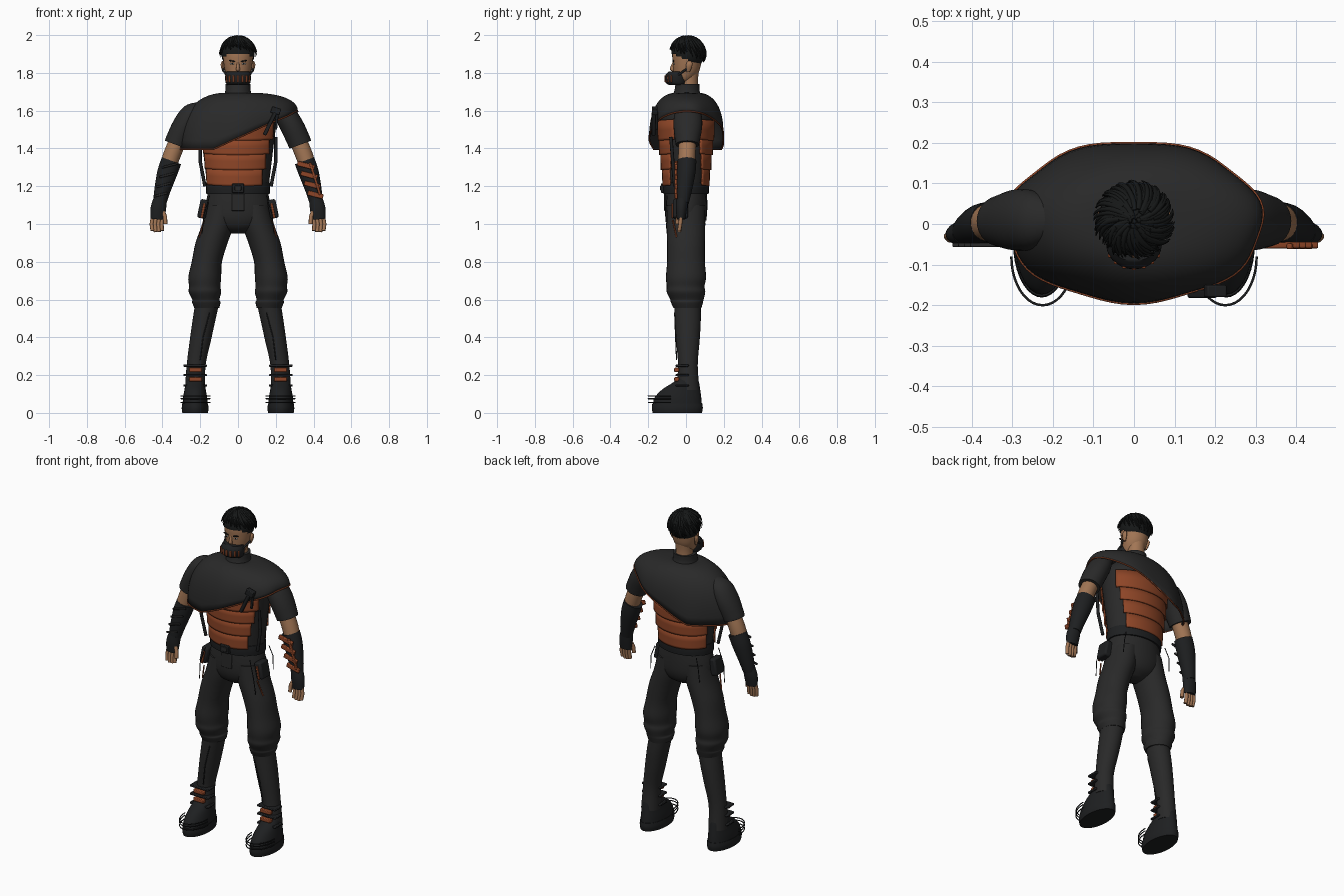
import bpy, bmesh, math, random
from math import sin, cos, pi, acos, radians
from mathutils import Vector, Matrix

random.seed(4)
old = bpy.data.objects.get("Cube")
if old:
    bpy.data.objects.remove(old, do_unlink=True)


def material(name, r, g, b):
    m = bpy.data.materials.new(name)
    m.use_nodes = True
    m.diffuse_color = (r, g, b, 1)
    bsdf = m.node_tree.nodes["Principled BSDF"]
    bsdf.inputs["Base Color"].default_value = (r, g, b, 1)
    bsdf.inputs["Roughness"].default_value = 0.8
    return m


cloth = material("charcoal cloth", .022, .022, .022)
leather = material("black leather", .013, .014, .015)
hair_black = material("hair black", .008, .009, .009)
orange = material("burnt orange", .27, .06, .02)
skin = material("tan skin", .36, .18, .09)
eye_white = material("eye white", .5, .48, .45)


def finish(name, bm, mat, angle=45):
    bmesh.ops.recalc_face_normals(bm, faces=bm.faces)
    me = bpy.data.meshes.new(name)
    bm.to_mesh(me)
    bm.free()
    me.materials.append(mat)
    me.shade_smooth()
    me.set_sharp_from_angle(angle=radians(angle))
    ob = bpy.data.objects.new(name, me)
    bpy.context.collection.objects.link(ob)
    return ob


def skin_rows(bm, rows, closed):
    n = len(rows[0])
    for a, b in zip(rows, rows[1:]):
        for i in range(n if closed else n - 1):
            j = (i + 1) % n
            bm.faces.new((a[i], a[j], b[j], b[i]))


def smooth_keys(keys, steps):
    ks = [Vector(k) for k in keys]
    out = []
    for i in range(len(ks) - 1):
        p0, p1, p2, p3 = ks[max(i - 1, 0)], ks[i], ks[i + 1], ks[min(i + 2, len(ks) - 1)]
        for s in range(steps):
            t = s / steps
            out.append(p1 + (p2 - p0) * (t / 2) + (2 * p0 - 5 * p1 + 4 * p2 - p3) * (t * t / 2)
                       + (3 * p1 - p0 - 3 * p2 + p3) * (t ** 3 / 2))
    return out + [ks[-1]]


def loft(name, keys, mat, side=1, tilt=False, sides=28, steps=4):
    """Keys are (x, y, z, radius x, radius y) cross-sections along a limb."""
    bm = bmesh.new()
    rings = smooth_keys(keys, steps)
    rows = []
    for i, (cx, cy, cz, rx, ry) in enumerate(rings):
        u = Vector((1, 0, 0))
        if tilt:
            d = rings[min(i + 1, len(rings) - 1)] - rings[max(i - 1, 0)]
            u = Vector((-d[2], 0, d[0])).normalized()
        row = []
        for k in range(sides):
            a = 2 * pi * k / sides
            p = Vector((cx, cy + ry * sin(a), cz)) + u * rx * cos(a)
            row.append(bm.verts.new((p.x * side, p.y, p.z)))
        rows.append(row)
    skin_rows(bm, rows, True)
    bm.faces.new(rows[0])
    bm.faces.new(rows[-1])
    return finish(name, bm, mat)


def box(name, loc, size, mat, rot=0, bevel=.004):
    bm = bmesh.new()
    place = Matrix.Translation(loc) @ Matrix.Rotation(rot, 4, 'Y') @ Matrix.Diagonal((*size, 1))
    bmesh.ops.create_cube(bm, size=1, matrix=place)
    ob = finish(name, bm, mat, 30)
    mod = ob.modifiers.new("soft edges", 'BEVEL')
    mod.width, mod.segments = min(bevel, min(size) / 3), 2
    return ob


def tube(name, paths, radius, mat, taper=False, cyclic=False):
    cu = bpy.data.curves.new(name, 'CURVE')
    cu.dimensions, cu.bevel_depth, cu.bevel_resolution, cu.use_fill_caps = '3D', radius, 2, True
    for path in paths:
        sp = cu.splines.new('POLY')
        sp.points.add(len(path) - 1)
        sp.use_cyclic_u, sp.use_smooth = cyclic, True
        for i, p in enumerate(path):
            sp.points[i].co = (*p, 1)
            sp.points[i].radius = 1 - .85 * (i / (len(path) - 1)) ** 2 if taper else 1
    cu.materials.append(mat)
    ob = bpy.data.objects.new(name, cu)
    bpy.context.collection.objects.link(ob)


def torso_radius(z):
    return .165 + (z - 1.22) * .12, .112 + (z - 1.22) * .1


# Torso with overlapping armour bands, front and back
loft("torso", [(0, 0, z, *torso_radius(z)) for z in (1.17, 1.3, 1.4, 1.5)]
     + [(0, 0, 1.58, .2, .145), (0, 0, 1.64, .15, .12), (0, 0, 1.69, .06, .06)], cloth)
edges = [1.225, 1.31, 1.39, 1.465, 1.56]
for face, sign in (("front", -1), ("back", 1)):
    for i in range(4):
        bm = bmesh.new()
        rows = []
        start, end = acos(.72 + .06 * i), pi - .35
        for t in (0, .12, .5, 1):
            z = edges[i] - .012 + t * (edges[i + 1] - edges[i] + .012)
            rx, ry = torso_radius(z)
            out = .014 - .008 * t
            angles = [start + (end - start) * k / 24 for k in range(25)]
            rows.append([bm.verts.new(((rx + out) * cos(a), sign * (ry + out) * sin(a),
                                       z - .012 * sin(a))) for a in angles])
        skin_rows(bm, rows, False)
        band = finish(f"{face}_armour_band_{i + 1}", bm, orange)
        band.modifiers.new("thickness", 'SOLIDIFY').thickness = .008

# Slanted shoulder cape with an orange hem
bm = bmesh.new()
rows, hem = [], []
for j in range(15):
    u, row = j / 14 * pi / 2, []
    for k in range(72):
        a = 2 * pi * k / 72
        ripple = 1 + .02 * sin(7 * a) * (j / 14) ** 2
        x = (.06 + .255 * sin(u) ** .9) * cos(a) * ripple
        y = .005 + (.055 + .142 * sin(u) ** .9) * sin(a) * ripple
        low = max(1.395, 1.455 + .45 * .315 * cos(a))
        z = low + (1.695 - low) * cos(u) ** .85
        row.append(bm.verts.new((x, y, z)))
        if j == 14:
            hem.append((x, y, z))
    rows.append(row)
skin_rows(bm, rows, True)
cape = finish("shoulder_cape", bm, cloth, 60)
cape.modifiers.new("thickness", 'SOLIDIFY').thickness = .006
tube("cape_hem", [hem], .004, orange, cyclic=True)
box("chest_clasp", (.2, -.165, 1.6), (.05, .03, .035), leather, .3)
box("chest_strap", (.168, -.172, 1.53), (.02, .02, .13), leather, .45)
box("chest_strap_end", (.205, -.155, 1.55), (.014, .014, .1), leather, .1)

# Belt, hips and collar
loft("belt", [(0, 0, 1.16, .168, .12), (0, 0, 1.19, .17, .122), (0, 0, 1.22, .168, .12)], leather)
box("belt_buckle", (0, -.122, 1.19), (.062, .02, .05), leather)
box("buckle_plate", (0, -.132, 1.19), (.035, .009, .026), cloth)
loft("hips", [(0, 0, 1.18, .155, .11), (0, 0, 1.1, .172, .113), (0, 0, 1.03, .17, .108),
              (0, 0, .98, .12, .085), (0, 0, .95, .04, .04)], cloth)
box("trouser_fly", (0, -.11, 1.115), (.07, .014, .09), cloth)
loft("collar", [(0, .005, 1.66, .085, .085), (0, .005, 1.7, .068, .068),
                (0, .008, 1.74, .066, .064)], cloth)

for side, label in ((1, "left"), (-1, "right")):
    def path(*points):
        return [(x * side, y, z) for x, y, z in points]

    # Legs: baggy trousers gathered over tall boots
    loft(label + "_trouser_leg", [
        (.085, 0, 1.1, .08, .1), (.105, 0, 1, .085, .102), (.14, 0, .9, .085, .1),
        (.165, 0, .8, .08, .1), (.176, 0, .72, .087, .106), (.176, -.002, .67, .083, .1),
        (.175, 0, .64, .086, .102), (.17, .005, .6, .072, .088), (.168, .005, .585, .075, .085),
        (.165, .008, .555, .066, .074)], cloth, side)
    loft(label + "_boot_shaft", [
        (.165, .008, .57, .063, .07), (.182, .01, .48, .06, .068), (.2, .01, .38, .056, .062),
        (.222, .01, .25, .05, .052), (.227, .01, .12, .054, .062)], cloth, side)
    loft(label + "_boot_foot", [
        (.227, -.045, .045, .066, .129), (.227, -.043, .08, .064, .124),
        (.227, -.025, .125, .056, .1), (.227, .003, .165, .05, .065),
        (.226, .01, .19, .046, .05)], leather, side)
    loft(label + "_boot_sole", [(.227, -.046, 0, .068, .13), (.227, -.046, .025, .071, .135),
                                (.227, -.046, .05, .068, .132)], leather, side, sides=36)
    for i, z in enumerate((.145, .2, .25)):
        box(f"{label}_ankle_strap_{i}", (.227 * side, -.02, z), (.125, .07, .012), leather)
        box(f"{label}_ankle_plate_{i}", (.225 * side, -.05, z - .022), (.07, .025, .022), orange)
    loops = [[(side * (.225 + .077 * cos(a)), -.08 + .12 * sin(a), z)
              for a in [pi + pi * k / 20 for k in range(21)]] for z in (.055, .075, .09)]
    tube(label + "_toe_wires", loops, .003, leather)
    tube(label + "_shin_cord", [path((.15, -.06, .53), (.185, -.055, .4), (.2, -.05, .28))],
         .003, leather)
    box(label + "_hip_pouch", (.185 * side, -.03, 1.08), (.045, .08, .1), leather, -.2 * side, .01)
    box(label + "_pouch_trim", (.185 * side, -.072, 1.07), (.012, .009, .08), orange, -.2 * side)
    tube(label + "_thigh_trim", [path((.18, -.07, 1.02), (.205, -.05, .93))], .004, orange)
    tube(label + "_hip_cords", [path((.15, -.1, 1.15), (.18, -.108, 1.05), (.19, -.1, .95)),
                                path((.14, .1, 1.16), (.16, .11, 1.1), (.165, .105, 1.02))],
         .0025, leather)
    tube(label + "_side_strap", [path((.2, -.08, 1.46), (.2, -.07, 1.33), (.175, -.06, 1.2))],
         .009, leather)

    # Arms: sleeve, bare elbow, bracer, fingerless glove
    loft(label + "_sleeve", [
        (.2, .01, 1.625, .025, .04), (.245, .01, 1.585, .055, .07), (.285, .01, 1.52, .062, .076),
        (.32, .008, 1.445, .062, .066), (.33, .007, 1.42, .061, .062)], cloth, side, True)
    loft(label + "_elbow", [(.31, .007, 1.46, .045, .045), (.348, .005, 1.37, .046, .046),
                            (.378, 0, 1.28, .043, .044)], skin, side, True)
    loft(label + "_bracer", [
        (.352, .005, 1.335, .054, .05), (.375, 0, 1.27, .053, .05), (.4, -.01, 1.18, .043, .042),
        (.415, -.018, 1.11, .035, .033)], leather, side, True)
    loft(label + "_glove", [(.412, -.02, 1.13, .036, .032), (.422, -.024, 1.08, .041, .03),
                            (.426, -.026, 1.025, .036, .022)], leather, side, True)
    fingers = [path((.4 + .017 * i, -.026, 1.04), (.404 + .018 * i, -.03, 1),
                    (.402 + .017 * i, -.036, .955 + .006 * abs(i - 1.5))) for i in range(4)]
    tube(label + "_fingers", fingers, .0105, skin)
    tube(label + "_thumb", [path((.402, -.032, 1.075), (.386, -.042, 1.04), (.384, -.046, 1))],
         .011, skin)
    for i in range(4):
        t = i / 3
        loc = ((.36 + .05 * t) * side, -.052, 1.31 - .155 * t)
        if side == 1:
            box(f"left_bracer_plate_{i}", loc, (.095 - .01 * t, .016, .026), orange, .25)
        else:
            box(f"right_bracer_strap_{i}", loc, (.09 - .015 * t, .01, .012), cloth, -.25)
box("left_bracer_rail", (.408, -.055, 1.24), (.014, .014, .18), orange, -.3)

# Head
loft("neck", [(0, .015, 1.7, .05, .05), (0, .015, 1.76, .048, .048), (0, .02, 1.82, .05, .05)], skin)
loft("head", [(0, -.03, 1.738, .025, .025), (0, -.018, 1.76, .05, .05), (0, 0, 1.8, .066, .066),
              (0, .005, 1.85, .076, .075), (0, .008, 1.91, .078, .08), (0, .008, 1.955, .055, .058),
              (0, .008, 1.975, .015, .015)], skin)
loft("nose", [(0, -.066, 1.855, .006, .006), (0, -.072, 1.83, .009, .011),
              (0, -.072, 1.815, .01, .011), (0, -.066, 1.808, .006, .006)], skin, sides=12)
for side, label in ((1, "left"), (-1, "right")):
    loft(label + "_ear", [(.076, .012, 1.805, .005, .008), (.081, .015, 1.83, .009, .016),
                          (.083, .018, 1.85, .008, .016), (.08, .018, 1.862, .004, .008)],
         skin, side, sides=12)
    box(label + "_eye", (.031 * side, -.0645, 1.848), (.022, .008, .008), eye_white)
    box(label + "_pupil", (.031 * side, -.068, 1.848), (.008, .004, .008), hair_black)
    box(label + "_brow", (.032 * side, -.067, 1.863), (.034, .009, .007), hair_black, -.2 * side)
    tube(label + "_mask_strap", [[(.062 * side, -.04, 1.79), (.078 * side, -.005, 1.815),
                                  (.081 * side, .02, 1.83)]], .006, leather)

# Breathing mask with orange slats
loft("mask", [(0, -.045, 1.735, .055, .045), (0, -.05, 1.75, .066, .058),
              (0, -.05, 1.785, .068, .06), (0, -.045, 1.808, .06, .046)], leather)
for i in range(7):
    a = -pi / 2 + (i - 3) * .36
    box(f"mask_slat_{i}", (.067 * cos(a), -.05 + .059 * sin(a), 1.768), (.011, .009, .036), orange)

# Hair: fitted cap plus swirling locks
bm = bmesh.new()
bmesh.ops.create_uvsphere(bm, u_segments=32, v_segments=20, radius=1,
                          matrix=Matrix.Diagonal((.088, .088, .083, 1)))
bmesh.ops.delete(bm, geom=[v for v in bm.verts if v.co.z < -.045 - .5 * v.co.y], context='VERTS')
bmesh.ops.translate(bm, verts=bm.verts, vec=(0, .01, 1.9))
finish("hair_cap", bm, hair_black)
locks = []
for i in range(110):
    a = 2 * pi * i / 110 + random.uniform(-.1, .1)
    reach = 1.55 + .35 * sin(a) + random.uniform(-.25, .15)
    lift, start = random.uniform(0, .006), random.uniform(.05, .6)
    lock = []
    for k in range(8):
        t = k / 7
        phi, b = start + (reach - start) * t, a + .5 * (t - 1)
        r = .087 + lift + .008 * t * t
        lock.append((r * sin(phi) * cos(b), .008 + r * sin(phi) * sin(b), 1.9 + r * cos(phi)))
    locks.append(lock)
tube("hair_locks", locks, .0075, hair_black, taper=True)
